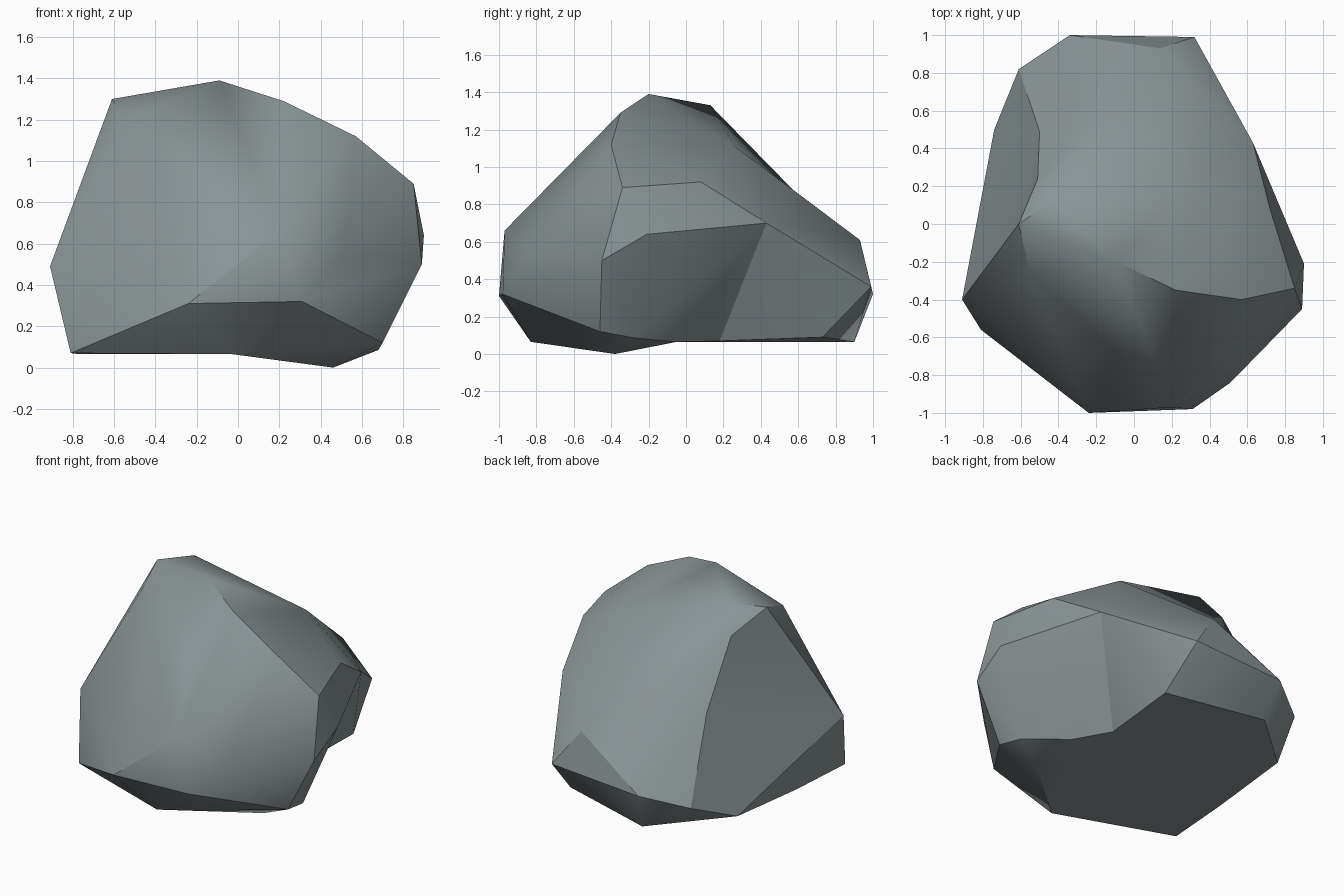
import bpy, bmesh, math
from mathutils import Vector

if "Cube" in bpy.data.objects:
    bpy.data.objects.remove(bpy.data.objects["Cube"])

# Corner points of the boulder
corners = {
    # crown, from left round to right
    "A": (-.61, 0, 1.30), "Z": (-.55, -.26, 1.20), "P": (-.42, .13, 1.33),
    "B": (-.09, -.20, 1.39), "C": (.22, -.35, 1.29), "D": (.57, -.40, 1.12),
    "E": (.85, -.34, .89), "U": (.72, .08, .92), "V": (.63, .43, .70),
    "t": (.33, .26, 1.11),
    # right side
    "F": (.90, -.21, .64), "G": (.89, -.45, .50), "H": (.70, -.46, .12),
    "W": (.68, -.27, .085), "X": (.36, .73, .09), "Y": (.32, .18, .07),
    # front
    "K": (-.91, -.40, .49), "J": (-.81, -.56, .07), "L": (-.24, -1.0, .31),
    "M": (.31, -.98, .32), "N": (.20, -.97, .66), "O": (.51, -.84, .53),
    # back
    "R": (.32, .99, .36), "S": (.14, .93, .61), "T": (-.18, .57, .88),
    "a": (-.34, 1.0, .32), "b": (-.61, .82, .24), "q": (-.51, .24, 1.17),
    "r": (-.50, .49, .74),
    # underside
    "c": (-.74, .50, .10), "d": (-.77, -.09, .065), "e": (-.30, .90, .065),
    "f": (-.03, -.83, .065), "I": (.46, -.38, 0), "g": (.46, -.05, .065),
    "h": (.15, -.33, .065),
}
# Ridges that would bridge over a real dent
banned = [set(p) for p in "WX WY gX PS IJ Id IY Ic Ie IX If_".split()]
centre = Vector((0, 0, .55))

# Skin the points: hull on a sphere for connectivity, then back to true places
bm = bmesh.new()
place, name = {}, {}
for key, co in corners.items():
    p = Vector(co)
    v = bm.verts.new((p - centre).normalized())
    place[v], name[v] = p, key
bmesh.ops.convex_hull(bm, input=list(bm.verts))
bmesh.ops.recalc_face_normals(bm, faces=list(bm.faces))
for v, p in place.items():
    v.co = p


def volume(a, b, c, o):
    return (a.co - o).dot((b.co - o).cross(c.co - o))


def flip_one():
    """Turn one valley edge into a ridge, leaving the real dents alone."""
    for e in bm.edges:
        if len(e.link_loops) != 2:
            continue
        l = e.link_loops[0]
        a, b, c = l.vert, l.link_loop_next.vert, l.link_loop_prev.vert
        d = l.link_loop_radial_next.link_loop_prev.vert
        if {name[a], name[b]} & set("qr") or {name[c], name[d]} in banned:
            continue
        if volume(b, c, d, a.co) <= 1e-4 or bm.edges.get((c, d)):
            continue
        if volume(a, d, c, centre) > 1e-3 and volume(d, b, c, centre) > 1e-3:
            if bmesh.utils.edge_rotate(e, True):
                return True
    return False


for _ in range(200):
    if not flip_one():
        break
bmesh.ops.recalc_face_normals(bm, faces=list(bm.faces))

# Boulder object with one stone colour
mesh = bpy.data.meshes.new("boulder")
bm.to_mesh(mesh)
bm.free()
boulder = bpy.data.objects.new("boulder", mesh)
bpy.context.collection.objects.link(boulder)
stone = bpy.data.materials.new("grey stone")
stone.diffuse_color = (.25, .29, .30, 1)
stone.use_nodes = True
stone.node_tree.nodes["Principled BSDF"].inputs["Base Color"].default_value = stone.diffuse_color
mesh.materials.append(stone)

# Soft shading with the strong ridges kept sharp
bpy.context.view_layer.objects.active = boulder
boulder.select_set(True)
bpy.ops.object.shade_smooth_by_angle(angle=math.radians(31))
